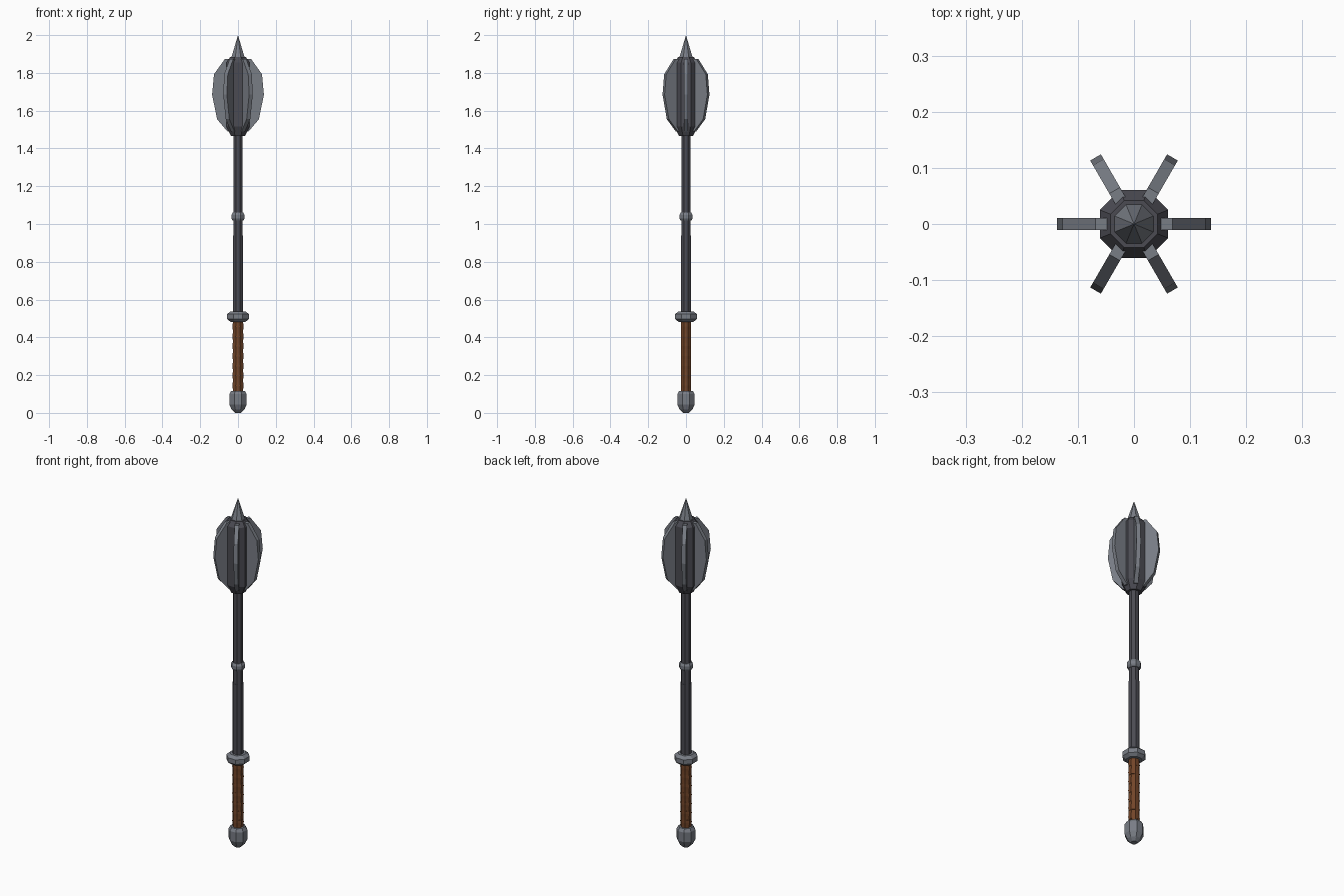
import bpy, bmesh, math
from mathutils import Matrix

if "Cube" in bpy.data.objects:
    bpy.data.objects.remove(bpy.data.objects["Cube"])


def material(name, rgb):
    m = bpy.data.materials.new(name)
    m.diffuse_color = (*rgb, 1)
    m.use_nodes = True
    m.node_tree.nodes["Principled BSDF"].inputs["Base Color"].default_value = m.diffuse_color
    return m


STEEL = material("steel", (0.19, 0.205, 0.235))
DARK = material("dark iron", (0.07, 0.07, 0.085))
LEATHER = material("brown leather", (0.17, 0.06, 0.022))


def finish(name, bm, mat):
    bmesh.ops.recalc_face_normals(bm, faces=bm.faces)
    me = bpy.data.meshes.new(name)
    bm.to_mesh(me)
    bm.free()
    me.materials.append(mat)
    ob = bpy.data.objects.new(name, me)
    bpy.context.collection.objects.link(ob)
    return ob


def lathe(name, profile, mat, sides=8, xscale=1.0):
    """Octagonal turned part; profile is (half width across flats, z)."""
    bm = bmesh.new()
    rings = []
    for r, z in profile:
        r /= math.cos(math.pi / sides)
        if r == 0:
            rings.append([bm.verts.new((0, 0, z))])
            continue
        angles = [(i + 0.5) * math.tau / sides for i in range(sides)]
        rings.append([bm.verts.new((r * xscale * math.cos(a), r * math.sin(a), z)) for a in angles])
    for a, b in zip(rings, rings[1:]):
        for i in range(sides):
            j = (i + 1) % sides
            quad = [a[i % len(a)], a[j % len(a)], b[j % len(b)], b[i % len(b)]]
            bm.faces.new(list(dict.fromkeys(quad)))
    for ring in (rings[0], rings[-1]):
        if len(ring) > 1:
            bm.faces.new(ring)
    return finish(name, bm, mat)


# Handle: pommel, leather grip, guard
lathe("pommel", [(0.016, 0), (0.034, 0.018), (0.046, 0.045), (0.046, 0.1), (0.036, 0.117)], STEEL)
lathe("grip", [(0.026, 0.1), (0.026, 0.49)], LEATHER)
for k in range(7):
    z = 0.145 + k * 0.052
    lathe(f"grip_wrap_{k + 1}", [(0.0262, z - 0.016), (0.027, z), (0.0262, z + 0.016)], LEATHER, xscale=1.07)
lathe("guard", [(0.04, 0.482), (0.057, 0.497), (0.057, 0.523), (0.04, 0.538)], STEEL)

# Shaft with its middle ring
lathe("lower_shaft", [(0.0275, 0.5), (0.0275, 0.94)], DARK)
lathe("upper_shaft", [(0.025, 0.93), (0.025, 1.49)], DARK)
lathe("shaft_ring", [(0.028, 1.018), (0.035, 1.03), (0.035, 1.048), (0.028, 1.06)], STEEL)

# Head core and top spike
lathe("head_core", [(0.037, 1.465), (0.061, 1.515), (0.061, 1.855), (0.042, 1.883)], DARK)
lathe("top_spike", [(0.037, 1.875), (0.0, 2.0)], STEEL)

# Six flanges around the head
OUTLINE = [(0.04, 1.49), (0.056, 1.49), (0.111, 1.555), (0.137, 1.685),
           (0.127, 1.793), (0.069, 1.874), (0.04, 1.874)]
for k in range(6):
    bm = bmesh.new()
    face = bm.faces.new([bm.verts.new((x, -0.011, z)) for x, z in OUTLINE])
    ext = bmesh.ops.extrude_face_region(bm, geom=[face])
    moved = [v for v in ext["geom"] if isinstance(v, bmesh.types.BMVert)]
    bmesh.ops.translate(bm, verts=moved, vec=(0, 0.022, 0))
    bmesh.ops.rotate(bm, verts=bm.verts, cent=(0, 0, 0),
                     matrix=Matrix.Rotation(k * math.pi / 3, 3, "Z"))
    finish(f"flange_{k + 1}", bm, STEEL)
